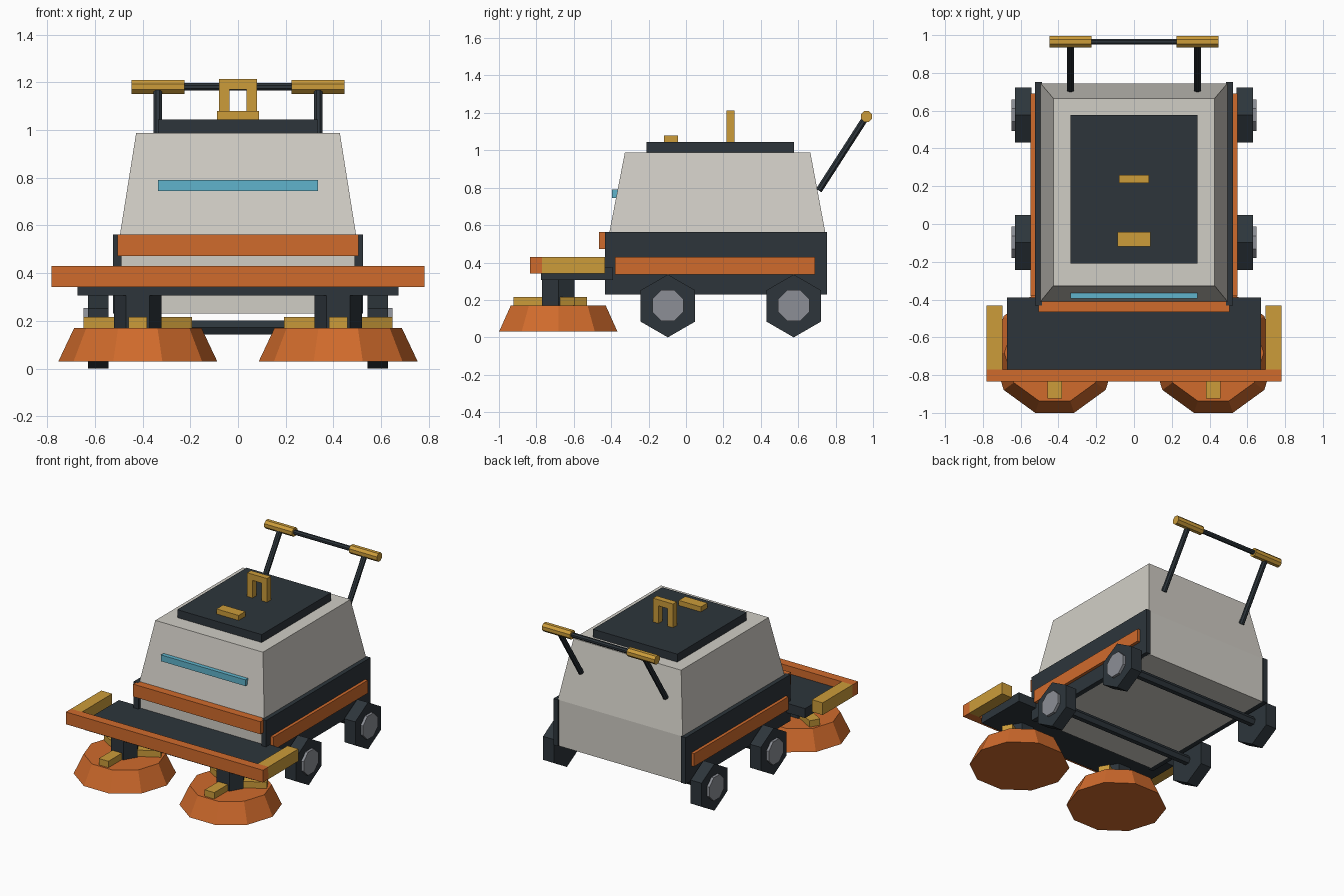
import bpy, bmesh, math
from mathutils import Vector, Matrix

if "Cube" in bpy.data.objects:
    bpy.data.objects.remove(bpy.data.objects["Cube"])


def material(name, rgb):
    m = bpy.data.materials.new(name)
    lin = [((c / 255 + 0.055) / 1.055) ** 2.4 for c in rgb]
    m.diffuse_color = (*lin, 1)
    m.use_nodes = True
    m.node_tree.nodes["Principled BSDF"].inputs["Base Color"].default_value = m.diffuse_color
    return m


SHELL = material("warm_grey", (208, 205, 197))
DARK = material("charcoal", (45, 53, 59))
ORANGE = material("orange", (208, 107, 44))
GOLD = material("ochre", (204, 156, 58))
BLUE = material("light_blue", (96, 180, 204))
STEEL = material("steel_grey", (140, 143, 150))


def finish(name, bm, mat):
    bmesh.ops.recalc_face_normals(bm, faces=bm.faces)
    me = bpy.data.meshes.new(name)
    bm.to_mesh(me)
    bm.free()
    me.materials.append(mat)
    ob = bpy.data.objects.new(name, me)
    bpy.context.collection.objects.link(ob)
    return ob


def box(name, x, y, z, mat, matrix=Matrix()):
    """Box from (min, max) ranges on each axis."""
    bm = bmesh.new()
    bmesh.ops.create_cube(bm, size=1)
    for v in bm.verts:
        v.co = [r[0] if c < 0 else r[1] for c, r in zip(v.co, (x, y, z))]
    bm.transform(matrix)
    return finish(name, bm, mat)


def rod(name, a, b, r1, sides, mat, r2=None, turn=0):
    """Prism or cone frustum from point a to point b."""
    a, b = Vector(a), Vector(b)
    d = b - a
    bm = bmesh.new()
    bmesh.ops.create_cone(bm, cap_ends=True, segments=sides, radius1=r1,
                          radius2=r1 if r2 is None else r2, depth=d.length)
    rot = Vector((0, 0, 1)).rotation_difference(d).to_matrix().to_4x4()
    bm.transform(Matrix.Translation((a + b) / 2) @ rot
                 @ Matrix.Rotation(math.radians(turn), 4, 'Z'))
    return finish(name, bm, mat)


# Body shell: straight lower tub with a tapered hood
bm = bmesh.new()
bmesh.ops.create_cube(bm, size=1)
for v in bm.verts:
    v.co = (0.495 * (1 if v.co.x > 0 else -1),
            0.745 if v.co.y > 0 else -0.41,
            0.56 if v.co.z > 0 else 0.23)
bm.normal_update()
top = max(bm.faces, key=lambda f: f.normal.z)
hood = bmesh.ops.extrude_face_region(bm, geom=[top])
bmesh.ops.delete(bm, geom=[top], context='FACES_ONLY')
for v in [g for g in hood["geom"] if isinstance(g, bmesh.types.BMVert)]:
    v.co = (0.427 * (1 if v.co.x > 0 else -1),
            0.665 if v.co.y > 0 else -0.327, 0.987)
finish("body_shell", bm, SHELL)

# Lid with catch and lifting handle
box("lid", (-0.335, 0.335), (-0.21, 0.577), (0.98, 1.044), DARK)
box("lid_catch", (-0.088, 0.088), (-0.118, -0.043), (1.04, 1.08), GOLD)
box("lid_handle_top", (-0.079, 0.079), (0.217, 0.26), (1.17, 1.214), GOLD)

# Front trim
box("front_light_strip", (-0.335, 0.335), (-0.395, -0.355), (0.745, 0.79), BLUE)
box("front_trim", (-0.505, 0.505), (-0.466, -0.40), (0.472, 0.562), ORANGE)

# Brush deck and bumper
box("brush_deck", (-0.672, 0.672), (-0.775, -0.39), (0.306, 0.374), DARK)
box("front_bumper", (-0.782, 0.782), (-0.834, -0.77), (0.341, 0.429), ORANGE)

# Push bar and axles
rod("push_bar", (-0.44, 0.965, 1.181), (0.44, 0.965, 1.181), 0.017, 8, DARK, turn=22.5)
WHEELS = (("front", -0.097), ("rear", 0.576))
for end, y in WHEELS:
    rod(end + "_axle", (-0.56, y, 0.172), (0.56, y, 0.172), 0.033, 6, DARK)

for side, s in (("left", -1), ("right", 1)):
    def xr(a, b):
        return tuple(sorted((s * a, s * b)))

    # Lid handle legs, side plates, side stripes, bumper ends
    box(side + "_lid_handle_leg", xr(0.036, 0.079), (0.217, 0.26), (1.04, 1.172), GOLD)
    box(side + "_side_plate", xr(0.488, 0.525), (-0.432, 0.753), (0.23, 0.563), DARK)
    box(side + "_side_stripe", xr(0.52, 0.547), (-0.38, 0.69), (0.337, 0.43), ORANGE)
    box(side + "_bumper_end", xr(0.696, 0.782), (-0.775, -0.432), (0.341, 0.429), GOLD)

    # Push bar arms and grips
    rod(side + "_push_arm", (s * 0.336, 0.71, 0.785), (s * 0.336, 0.965, 1.181),
        0.019, 8, DARK, turn=22.5)
    rod(side + "_grip", (s * 0.225, 0.965, 1.181), (s * 0.447, 0.965, 1.181),
        0.032, 8, GOLD, turn=22.5)

    # Hexagonal wheels with octagonal hubs
    for end, y in WHEELS:
        rod(f"{side}_{end}_wheel", (s * 0.542, y, 0.168), (s * 0.629, y, 0.168),
            0.168, 6, DARK)
        rod(f"{side}_{end}_hub", (s * 0.61, y, 0.17), (s * 0.648, y, 0.17),
            0.09, 8, STEEL, turn=22.5)

    # Rotary brush: ten-sided skirt, hexagonal spindle, three clamps
    cx, cy = s * 0.42, -0.683
    rod(side + "_brush", (cx, cy, 0.03), (cx, cy, 0.17), 0.333, 10, ORANGE, r2=0.267)
    rod(side + "_spindle", (cx, cy, 0.16), (cx, cy, 0.32), 0.1, 6, DARK)
    for i, ang in enumerate((-90, 30, 150)):
        place = Matrix.Translation((cx, cy, 0)) @ Matrix.Rotation(math.radians(ang), 4, 'Z')
        box(f"{side}_brush_clamp_{i + 1}", (0.08, 0.24), (-0.038, 0.038),
            (0.165, 0.216), GOLD, place)

# Turn hexagon and octagon parts so their corners match the axis directions
for ob in bpy.data.objects:
    if ob.name.endswith(("_spindle", "_brush")):
        me = ob.data
        c = sum((v.co for v in me.vertices), Vector()) / len(me.vertices)
        far = max(me.vertices, key=lambda v: (v.co - c).xy.length)
        a = math.atan2(far.co.y - c.y, far.co.x - c.x)
        me.transform(Matrix.Translation(c) @ Matrix.Rotation(-a, 4, 'Z')
                     @ Matrix.Translation(-c))
    elif ob.name.endswith("_wheel"):
        me = ob.data
        c = sum((v.co for v in me.vertices), Vector()) / len(me.vertices)
        v0 = me.vertices[0].co - c
        a = math.atan2(v0.z, v0.y)
        me.transform(Matrix.Translation(c) @ Matrix.Rotation(math.pi / 2 - a, 4, 'X')
                     @ Matrix.Translation(-c))
